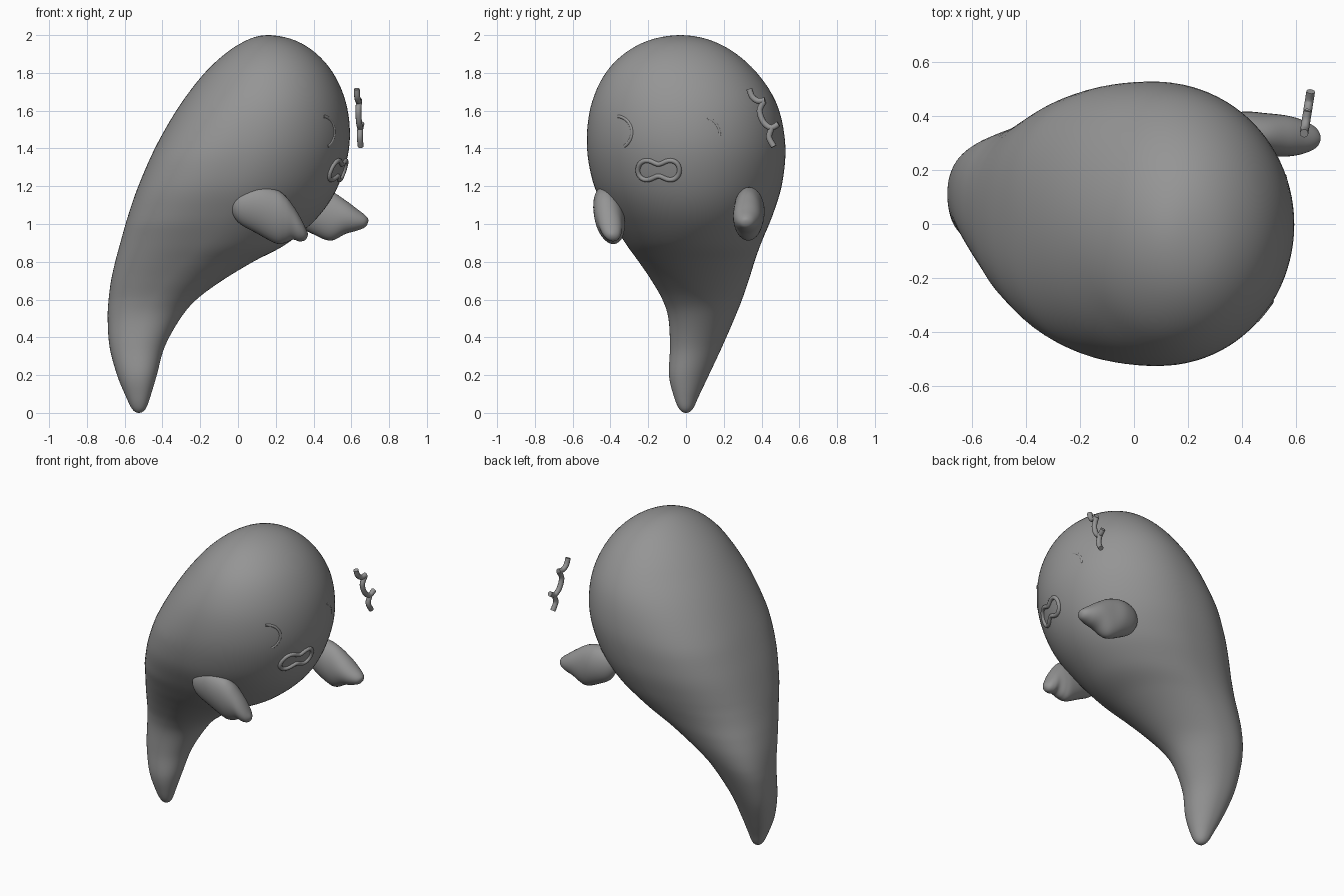
import bpy
import bmesh
from math import sin, cos, pi, sqrt, radians
from mathutils import Vector
from mathutils.bvhtree import BVHTree

default_cube = bpy.data.objects.get("Cube")
if default_cube:
    bpy.data.objects.remove(default_cube, do_unlink=True)

grey = bpy.data.materials.new("soft grey")
grey.use_nodes = True
colour = (0.3, 0.3, 0.3, 1)
grey.diffuse_color = colour
grey.node_tree.nodes["Principled BSDF"].inputs["Base Color"].default_value = colour


def spline_rows(rows, steps):
    """Smoothly interpolate rows of numbers (Catmull-Rom)."""
    result = []
    for i in range(1, len(rows) - 2):
        a, b, c, d = rows[i - 1:i + 3]
        for k in range(steps):
            t = k / steps
            result.append([
                q + t * ((r - p) + t * ((2 * p - 5 * q + 4 * r - s)
                                        + t * (3 * (q - r) + s - p))) / 2
                for p, q, r, s in zip(a, b, c, d)])
    result.append(list(rows[-2]))
    return result


def ellipse(s, a):
    return cos(a), sin(a)


def body_section(s, a):
    """Ellipse, fuller towards the back and slightly slanted in the tail."""
    fade = max(0, min(1, (1.75 - s) / .4))
    full = 1 + (.06 * fade * sin(2 * a) ** 2 if cos(a) < 0 else 0)
    slant = .15 * max(0, min(1, (1 - s) / .4))
    return full * cos(a), full * sin(a - slant)


def loft(name, limits, place, section=ellipse, steps=6, sides=64):
    """Skin rounded sections; each row is station, low/high u, low/high v."""
    rows = [(s, (u0 + u1) / 2, (v0 + v1) / 2, (u1 - u0) / 2, (v1 - v0) / 2)
            for s, u0, u1, v0, v1 in limits]
    # Mirrored end rows make the closed tips round
    flip = lambda r: (r[0], r[1], r[2], -r[3], -r[4])
    rows = spline_rows([flip(rows[1])] + rows + [flip(rows[-2])], steps)
    bm = bmesh.new()
    rings = []
    for s, cu, cv, ru, rv in rows[1:-1]:
        outline = [section(s, 2 * pi * k / sides) for k in range(sides)]
        rings.append([bm.verts.new(place(s, cu + ru * p, cv + rv * q))
                      for p, q in outline])
    for a, b in zip(rings, rings[1:]):
        for k in range(sides):
            n = (k + 1) % sides
            bm.faces.new((a[k], a[n], b[n], b[k]))
    for row, ring in ((rows[0], rings[0]), (rows[-1], rings[-1])):
        tip = bm.verts.new(place(*row[:3]))
        for k in range(sides):
            bm.faces.new((tip, ring[k], ring[(k + 1) % sides]))
    bmesh.ops.recalc_face_normals(bm, faces=bm.faces)
    for face in bm.faces:
        face.smooth = True
    mesh = bpy.data.meshes.new(name)
    bm.to_mesh(mesh)
    bm.free()
    mesh.materials.append(grey)
    obj = bpy.data.objects.new(name, mesh)
    bpy.context.collection.objects.link(obj)
    return obj


def tube(name, paths, radius, closed=False):
    """Round tubes running along one or more paths."""
    data = bpy.data.curves.new(name, "CURVE")
    data.dimensions = "3D"
    data.bevel_depth = radius
    data.bevel_resolution = 3
    data.use_fill_caps = True
    for path in paths:
        spline = data.splines.new("POLY")
        spline.points.add(len(path) - 1)
        for point, co in zip(spline.points, path):
            point.co = (*co, 1)
        spline.use_cyclic_u = closed
        spline.use_smooth = True
    data.materials.append(grey)
    obj = bpy.data.objects.new(name, data)
    bpy.context.collection.objects.link(obj)


def smooth_path(points):
    return spline_rows([points[0]] + points + [points[-1]], 8)


# Body: height, then x limits and y limits of each section
body = loft("body", [
    (0, -.525, -.525, 0, 0),
    (.02, -.56, -.49, -.035, .035),
    (.09, -.595, -.463, -.065, .068),
    (.2, -.64, -.43, -.09, .12),
    (.35, -.68, -.388, -.085, .19),
    (.5, -.69, -.305, -.093, .255),
    (.6, -.685, -.22, -.125, .295),
    (.7, -.672, -.085, -.182, .33),
    (.8, -.65, .08, -.25, .362),
    (.9, -.623, .265, -.322, .398),
    (1.05, -.58, .435, -.415, .46),
    (1.22, -.52, .538, -.492, .51),
    (1.43, -.425, .591, -.525, .525),
    (1.648, -.295, .57, -.497, .475),
    (1.833, -.145, .48, -.4, .345),
    (1.957, .015, .335, -.235, .17),
    (2, .16, .16, -.03, -.03),
], lambda s, u, v: (u, v, s), section=body_section, sides=96)

# Flippers: x station, height limits, thickness limits; each leans with height
loft("right_flipper", [
    (-.035, 1.09, 1.09, 0, 0),
    (0, 1.01, 1.16, -.05, .05),
    (.1, .95, 1.2, -.075, .075),
    (.2, .897, 1.182, -.08, .08),
    (.25, .9, 1.15, -.075, .075),
    (.29, .917, 1.1, -.065, .065),
    (.325, .908, 1.045, -.055, .055),
    (.355, .915, .985, -.035, .035),
    (.37, .945, .945, 0, 0),
], lambda s, u, v: (s, v - .408 - .15 * (u - 1.05), u), sides=32)
loft("left_flipper", [
    (.27, 1.09, 1.09, 0, 0),
    (.31, 1, 1.17, -.05, .05),
    (.4, .945, 1.195, -.08, .08),
    (.49, .912, 1.175, -.08, .08),
    (.57, .948, 1.125, -.075, .075),
    (.63, .965, 1.08, -.06, .06),
    (.675, .985, 1.045, -.035, .035),
    (.69, 1.02, 1.02, 0, 0),
], lambda s, u, v: (s, v + .335 - .06 * (s - .4), u), sides=32)

# Face details are dropped onto the body along x
tree = BVHTree.FromPolygons([v.co for v in body.data.vertices],
                            [p.vertices for p in body.data.polygons])


def on_body(y, z, lift):
    hit = tree.ray_cast(Vector((2, y, z)), Vector((-1, 0, 0)))[0]
    return (hit.x + lift, y, z)


# Mouth: a closed ring of two round lobes with a narrow waist
def mouth_point(t):
    reach = sqrt(.0057 * cos(2 * t) + sqrt(.0064 ** 2 - (.0057 * sin(2 * t)) ** 2))
    return on_body(-.145 + reach * cos(t), 1.285 + 1.2 * reach * sin(t), .002)


tube("mouth", [[mouth_point(2 * pi * k / 96) for k in range(96)]], .013, closed=True)


# Eyes: thin, nearly sunken arcs
def eye(name, y, z, start, end, lift):
    angles = [radians(start + (end - start) * k / 16) for k in range(17)]
    tube(name, [[on_body(y + .08 * cos(a), z + .085 * sin(a), lift)
                 for a in angles]], .009)


eye("right_eye", -.365, 1.485, 85, -60, -.005)
eye("left_eye", .097, 1.475, 80, -5, -.007)

# Floating scalloped strand beside the head
scallops = [
    [(.335, 1.715), (.35, 1.675), (.38, 1.652), (.418, 1.655)],
    [(.413, 1.65), (.39, 1.6), (.41, 1.54), (.45, 1.51), (.49, 1.53)],
    [(.455, 1.51), (.44, 1.46), (.465, 1.41)],
]
tube("floating_strand", [[(.575 + .16 * y, y, z) for y, z in smooth_path(arc)]
                         for arc in scallops], .016)
